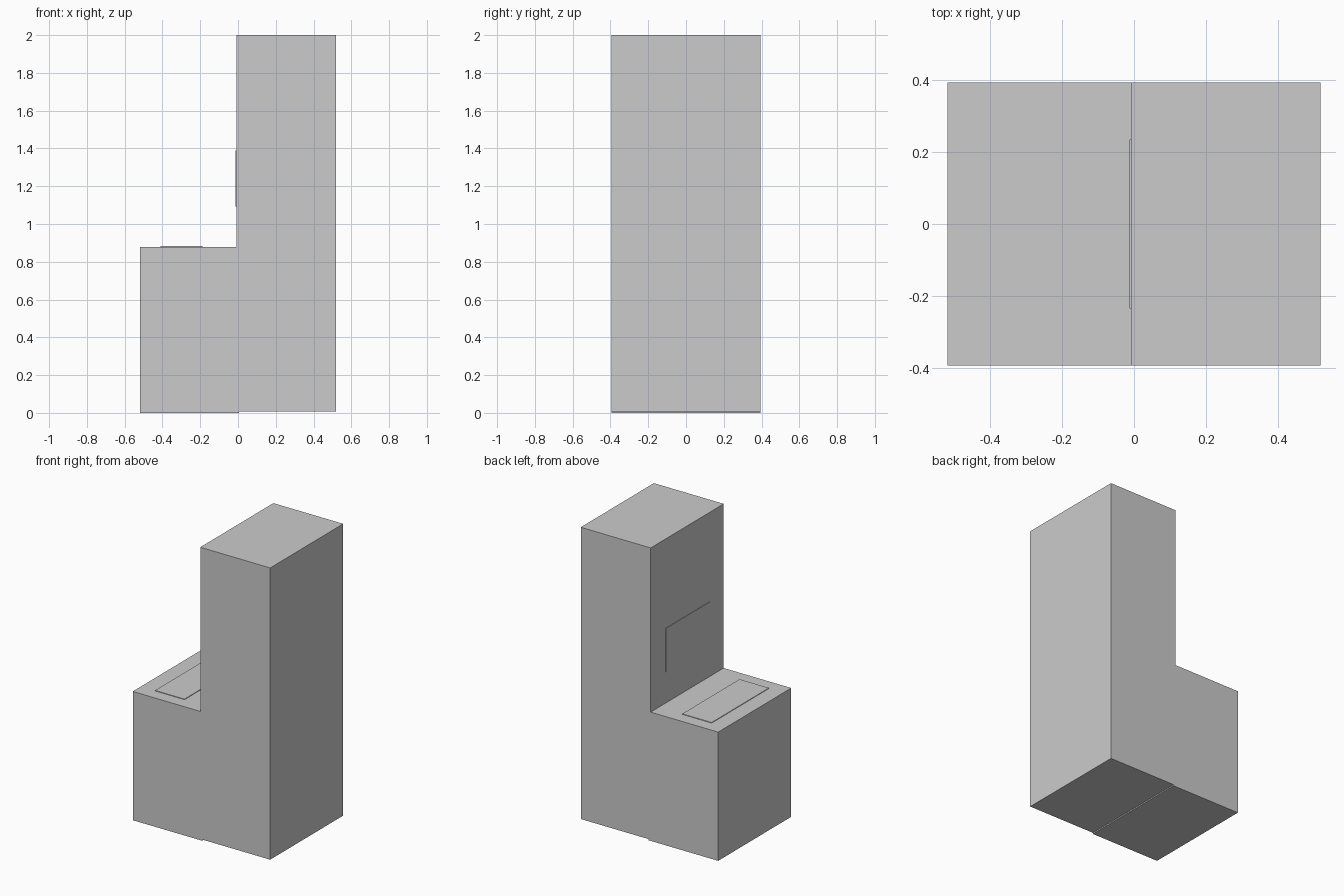
import bpy

if "Cube" in bpy.data.objects:
    bpy.data.objects.remove(bpy.data.objects["Cube"])


def box(name, x, y, z):
    """Axis-aligned box from (min, max) ranges."""
    bpy.ops.mesh.primitive_cube_add(
        size=1, location=[(r[0] + r[1]) / 2 for r in (x, y, z)])
    ob = bpy.context.object
    ob.name = name
    ob.scale = [r[1] - r[0] for r in (x, y, z)]
    bpy.ops.object.transform_apply(location=False, rotation=False, scale=True)
    return ob


DEPTH = (-0.394, 0.394)

# Low block, reaching just under the tall one
box("seat_block", (-0.519, 0.006), DEPTH, (0.0, 0.879))

# Tall block, its underside a touch above the floor
box("back_block", (-0.009, 0.519), DEPTH, (0.008, 2.0))

# Thin raised panels on the seat top and the back's inner face
box("seat_panel", (-0.41, -0.188), (-0.309, 0.309), (0.86, 0.883))
box("back_panel", (-0.012, 0.01), (-0.235, 0.235), (1.093, 1.39))
